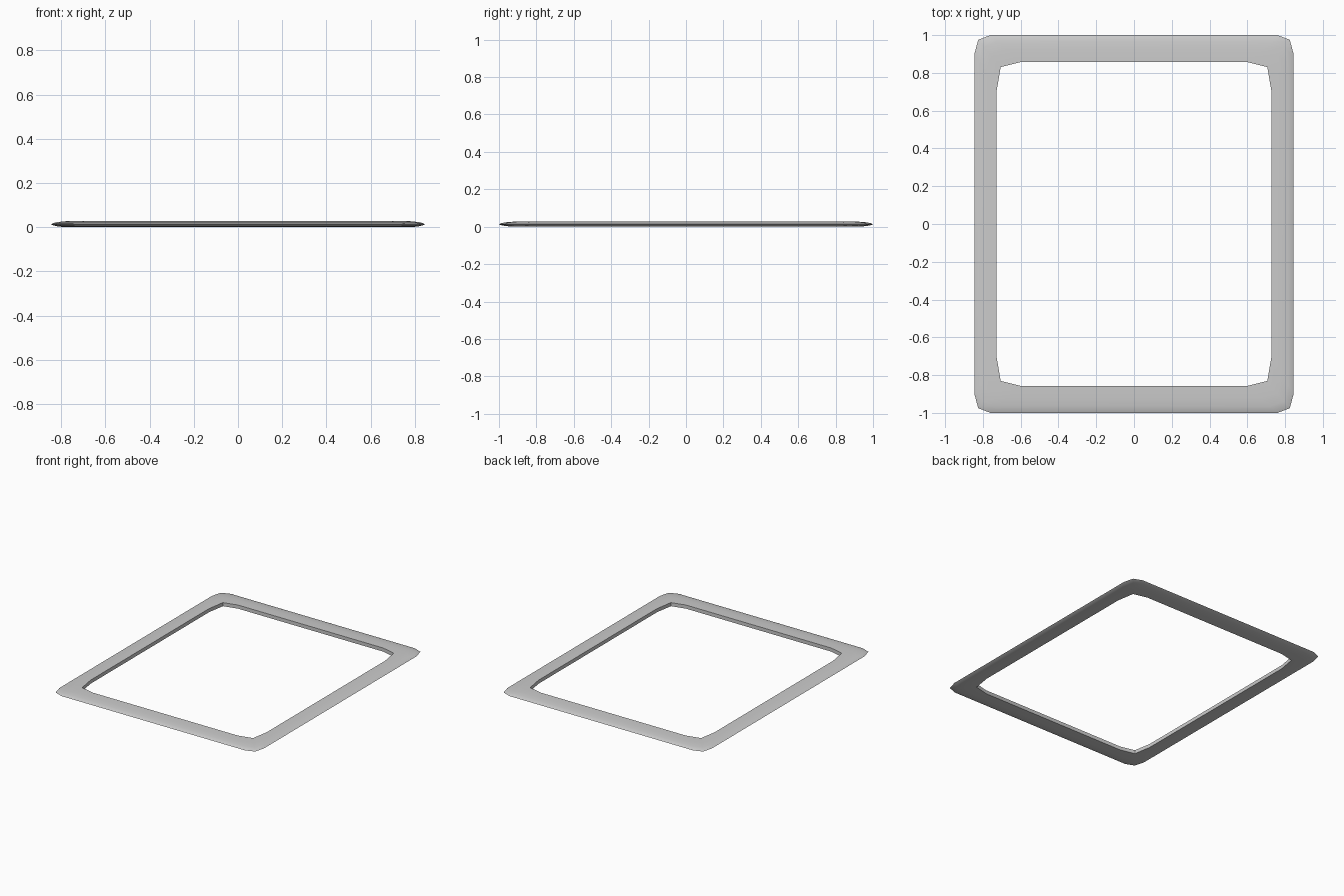
import bpy, bmesh, math

if "Cube" in bpy.data.objects:
    bpy.data.objects.remove(bpy.data.objects["Cube"])

H = 0.027
# one chamfered corner (first quadrant), outer rim and inner opening
OUTER = [(0.845, 0.90), (0.825, 0.975), (0.76, 1.0)]
INNER = [(0.728, 0.70), (0.706, 0.831), (0.60, 0.857)]
# cross-section: (0 = outer rim .. 1 = inner opening, height)
TOP = [(0.0, H / 2), (0.07, 0.0185), (0.25, 0.0235), (0.55, H), (1.0, H)]
PROFILE = TOP + [(t, H - z) for t, z in reversed(TOP[1:])]


def loop_points(t):
    """Mirror the blended corner into all four quadrants."""
    q = [(a[0] + (b[0] - a[0]) * t, a[1] + (b[1] - a[1]) * t)
         for a, b in zip(OUTER, INNER)]
    return (q + [(-x, y) for x, y in reversed(q)]
            + [(-x, -y) for x, y in q] + [(x, -y) for x, y in reversed(q)])


# rectangular frame: sweep the profile round the rounded rectangle
bm = bmesh.new()
rings = [[bm.verts.new((x, y, z)) for x, y in loop_points(t)] for t, z in PROFILE]
for i, ring in enumerate(rings):
    nxt = rings[(i + 1) % len(rings)]
    n = len(ring)
    for j in range(n):
        k = (j + 1) % n
        bm.faces.new((ring[j], ring[k], nxt[k], nxt[j]))
bmesh.ops.recalc_face_normals(bm, faces=bm.faces)
mesh = bpy.data.meshes.new("frame")
bm.to_mesh(mesh)
bm.free()
frame = bpy.data.objects.new("frame", mesh)
bpy.context.collection.objects.link(frame)

# smooth rim, crisp inner edge
bpy.context.view_layer.objects.active = frame
frame.select_set(True)
bpy.ops.object.shade_smooth_by_angle(angle=math.radians(50))
